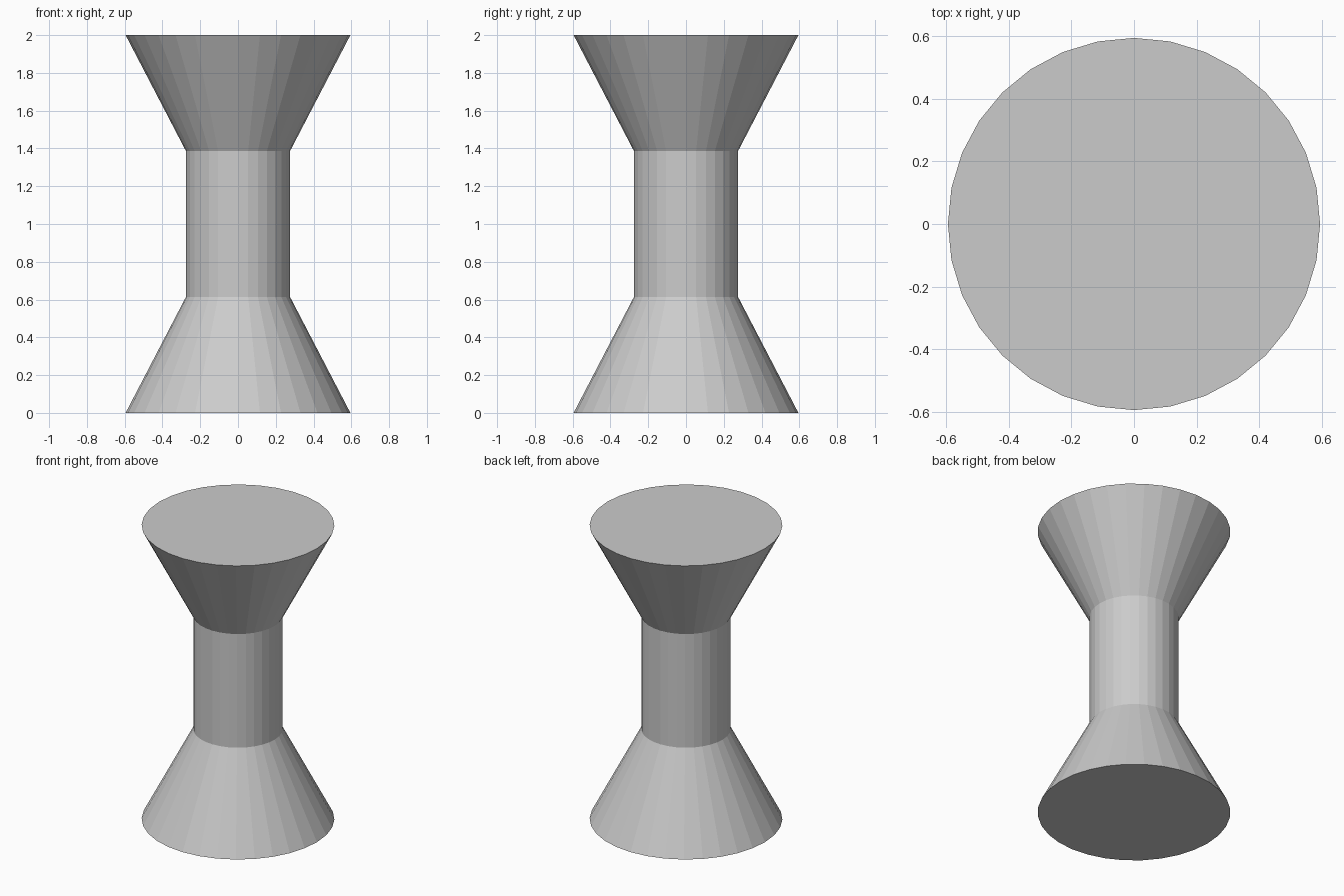
import bpy

if "Cube" in bpy.data.objects:
    bpy.data.objects.remove(bpy.data.objects["Cube"])

SIDES = 32
FLARE_R, NECK_R = 0.595, 0.276
LOW, HIGH, TOP = 0.613, 1.387, 2.0


def lathe(name, profile):
    """Closed faceted solid from (radius, height) rings, capped at both ends."""
    from math import cos, sin, tau
    verts = [(r * cos(tau * i / SIDES), r * sin(tau * i / SIDES), z)
             for r, z in profile for i in range(SIDES)]
    faces = []
    for k in range(len(profile) - 1):
        a, b = k * SIDES, (k + 1) * SIDES
        for i in range(SIDES):
            j = (i + 1) % SIDES
            faces.append((a + i, a + j, b + j, b + i))
    last = (len(profile) - 1) * SIDES
    faces.append(tuple(reversed(range(SIDES))))
    faces.append(tuple(range(last, last + SIDES)))
    mesh = bpy.data.meshes.new(name)
    mesh.from_pydata(verts, [], faces)
    mesh.update()
    obj = bpy.data.objects.new(name, mesh)
    bpy.context.collection.objects.link(obj)
    return obj


# Spool: flared foot, straight neck and flared head in one watertight body
lathe("spool", [(FLARE_R, 0), (NECK_R, LOW), (NECK_R, HIGH), (FLARE_R, TOP)])
